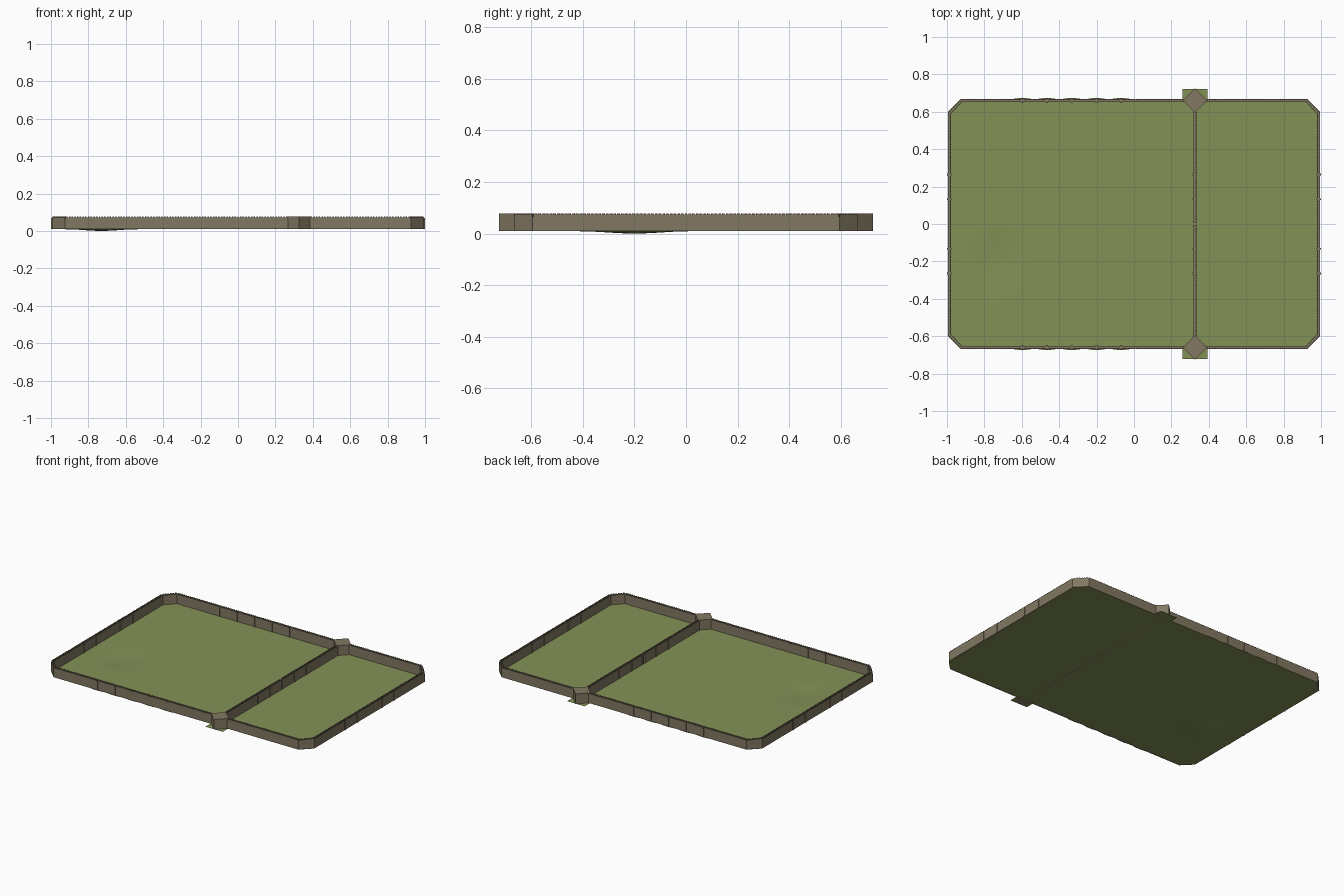
import bpy, bmesh, math
from mathutils import Vector, Matrix

if "Cube" in bpy.data.objects:
    bpy.data.objects.remove(bpy.data.objects["Cube"])

BASE, WALK, PARAPET, TOP = 0.009, 0.066, 0.073, 0.077
W = 0.016                      # wall thickness
DIV_X, Y = 0.326, 0.66         # dividing wall x, long wall y
XE = 0.987                     # end wall x


def material(name, rgb):
    m = bpy.data.materials.new(name)
    m.diffuse_color = (*rgb, 1)
    m.use_nodes = True
    m.node_tree.nodes["Principled BSDF"].inputs["Base Color"].default_value = m.diffuse_color
    return m


grass = material("grass green", (0.23, 0.285, 0.095))
stone = material("stone brown", (0.225, 0.19, 0.125))


def finish(bm, name, mat):
    me = bpy.data.meshes.new(name)
    bm.to_mesh(me)
    bm.free()
    me.materials.append(mat)
    ob = bpy.data.objects.new(name, me)
    bpy.context.collection.objects.link(ob)
    return ob


def box(bm, x, y, z0, z1, sx, sy, angle=0.0):
    mat = (Matrix.Translation((x, y, (z0 + z1) / 2)) @ Matrix.Rotation(angle, 4, 'Z')
           @ Matrix.Diagonal((sx, sy, z1 - z0, 1)))
    bmesh.ops.create_cube(bm, size=1, matrix=mat)


def wall(name, p, q, ext=0.0):
    """Straight wall with a walkway between two crenellated parapets."""
    p, q = Vector(p), Vector(q)
    d = q - p
    length, ang = d.length, math.atan2(d.y, d.x)
    u = d.normalized()
    n = Vector((-u.y, u.x))
    c = (p + q) / 2
    bm = bmesh.new()
    box(bm, c.x, c.y, BASE, WALK, length + 2 * ext, W, ang)
    count = max(1, int(length / 0.0145))
    for s in (-1, 1):
        o = n * s * (W / 2 - 0.002)
        box(bm, c.x + o.x, c.y + o.y, WALK, PARAPET, length, 0.004, ang)
        for i in range(count):
            m = p + u * length * (i + 0.5) / count + o
            box(bm, m.x, m.y, PARAPET, TOP, 0.008, 0.004, ang)
    return finish(bm, name, stone)


# Ground: thin sheet with a shallow hollow and clipped corners
bm = bmesh.new()
bmesh.ops.create_grid(bm, x_segments=64, y_segments=44, size=1,
                      matrix=Matrix.Diagonal((XE + W / 2, Y + W / 2, 1, 1)))
for v in bm.verts:
    r = math.hypot((v.co.x + 0.73) / 0.19, (v.co.y + 0.2) / 0.22)
    v.co.z = BASE - (BASE * 0.5 * (1 + math.cos(math.pi * r)) if r < 1 else 0)
for sx in (-1, 1):
    for sy in (-1, 1):
        bmesh.ops.bisect_plane(bm, geom=bm.verts[:] + bm.edges[:] + bm.faces[:],
                               plane_co=(sx * 0.926, sy * (Y + W / 2), 0),
                               plane_no=(sx, sy, 0), clear_outer=True)
# Ground tabs under the towers and slight bulges along the long walls
y0 = Y + W / 2
for s in (-1, 1):
    rows = [[(DIV_X - 0.066, y0), (DIV_X + 0.066, y0), (DIV_X + 0.066, 0.723), (DIV_X - 0.066, 0.723)]]
    for k in range(5):
        x = -0.597 + k * 0.132
        rows.append([(x - 0.055, y0), (x + 0.055, y0), (x + 0.02, y0 + 0.005), (x - 0.02, y0 + 0.005)])
    for pts in rows:
        pts = pts if s > 0 else pts[::-1]
        bm.faces.new([bm.verts.new((a, s * b, BASE)) for a, b in pts])
finish(bm, "ground", grass)

# Perimeter walls with chamfered corners
cx, cy = 0.922, 0.592
ring = [(-cx, -Y), (cx, -Y), (XE, -cy), (XE, cy), (cx, Y), (-cx, Y), (-XE, cy), (-XE, -cy)]
names = ["front_wall", "front_right_corner", "right_wall", "back_right_corner",
         "back_wall", "back_left_corner", "left_wall", "front_left_corner"]
for i, nm in enumerate(names):
    wall(nm, ring[i], ring[(i + 1) % 8], W / 2 * math.tan(math.pi / 8))

# Dividing wall in two halves around a narrow doorway
for s, nm in ((-1, "divider_front"), (1, "divider_back")):
    wall(nm, (DIV_X, s * 0.006), (DIV_X, s * Y))

# Diamond towers
for s, nm in ((-1, "front_tower"), (1, "back_tower")):
    bm = bmesh.new()
    side = 0.066 * math.sqrt(2)
    box(bm, DIV_X, s * Y, BASE, TOP, side, side, math.pi / 4)
    finish(bm, nm, stone)

# Small pilasters dividing the walls into bays
bm = bmesh.new()
for y in (-0.264, -0.132, 0.132, 0.264):
    for x in (-XE, DIV_X, XE):
        box(bm, x, y, BASE, PARAPET - 0.004, W + 0.008, 0.01)
for k in range(5):
    for s in (-1, 1):
        box(bm, -0.597 + k * 0.132, s * Y, BASE, PARAPET - 0.004, 0.01, W + 0.008)
# Door jambs beside the doorway
for s in (-1, 1):
    box(bm, DIV_X, s * 0.013, BASE, PARAPET - 0.004, W + 0.004, 0.012)
finish(bm, "wall_pilasters", stone)
